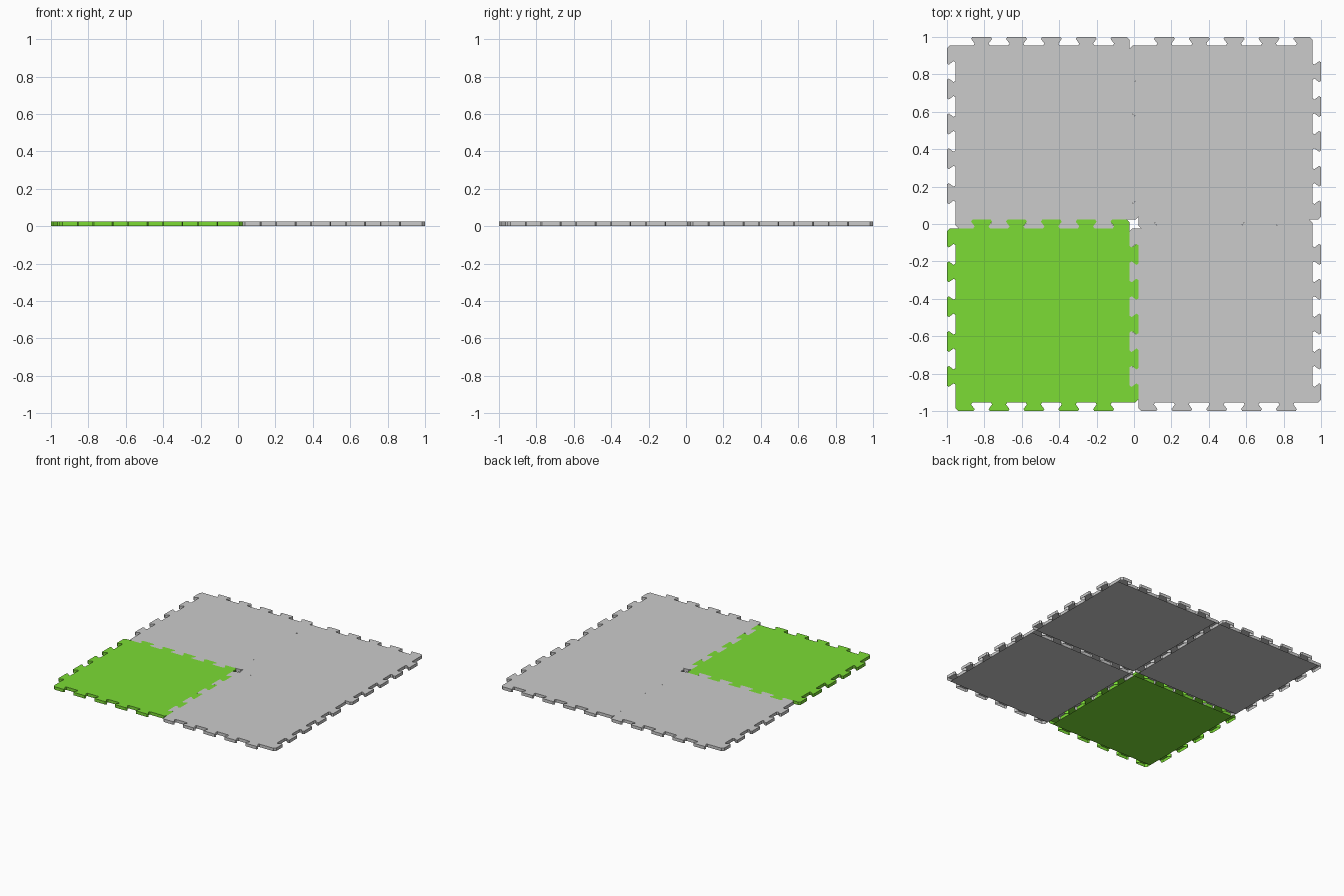
import bpy
from mathutils import Matrix, Vector
from math import pi

if "Cube" in bpy.data.objects:
    bpy.data.objects.remove(bpy.data.objects["Cube"])

T = 0.0455                 # tooth depth
L = (2 - 3 * T) / 2        # side of the square body
P = L / 5                  # tooth pitch
H = 0.024                  # thickness


def side_profile():
    """(distance along the side, distance outwards), corner tooth first."""
    half = [(0.049, T), (0.056, T - 0.010), (0.037, 0.010), (0.044, 0)]
    pts = [(0, 0), (0, T - 0.015), (0.015, T)]
    for k in range(5):
        c = k * P + P / 4
        if k:
            pts += [(c - w, v) for w, v in reversed(half)]
        pts += [(c + w, v) for w, v in half]
    return pts


def tile_mesh(name):
    outline, base = [], []
    for q in range(4):
        rot = Matrix.Rotation(q * pi / 2, 2)
        for u, v in side_profile():
            if v == 0:
                base.append(len(outline))
            outline.append(rot @ Vector((L / 2 - u, L / 2 + v)))
    n = len(outline)
    verts = [(p.x, p.y, z) for z in (0, H) for p in outline]
    # top sheet, side walls, and the square underside (teeth are open below)
    faces = [list(range(n, 2 * n)), base[::-1]]
    faces += [[i, (i + 1) % n, (i + 1) % n + n, i + n] for i in range(n)]
    me = bpy.data.meshes.new(name)
    me.from_pydata(verts, [], faces)
    me.update()
    return me


green = bpy.data.materials.new("green_foam")
green.diffuse_color = (0.2, 0.72, 0.035, 1)
green.use_nodes = True
green.node_tree.nodes["Principled BSDF"].inputs["Base Color"].default_value = green.diffuse_color

# Four interlocking floor tiles, the front left one green
D = (L + T) / 2
for name, sx, sy in [("front_left_tile", -1, -1), ("front_right_tile", 1, -1),
                     ("back_left_tile", -1, 1), ("back_right_tile", 1, 1)]:
    ob = bpy.data.objects.new(name, tile_mesh(name))
    ob.location = (sx * D, sy * D, 0)
    bpy.context.collection.objects.link(ob)
    if name == "front_left_tile":
        ob.data.materials.append(green)
